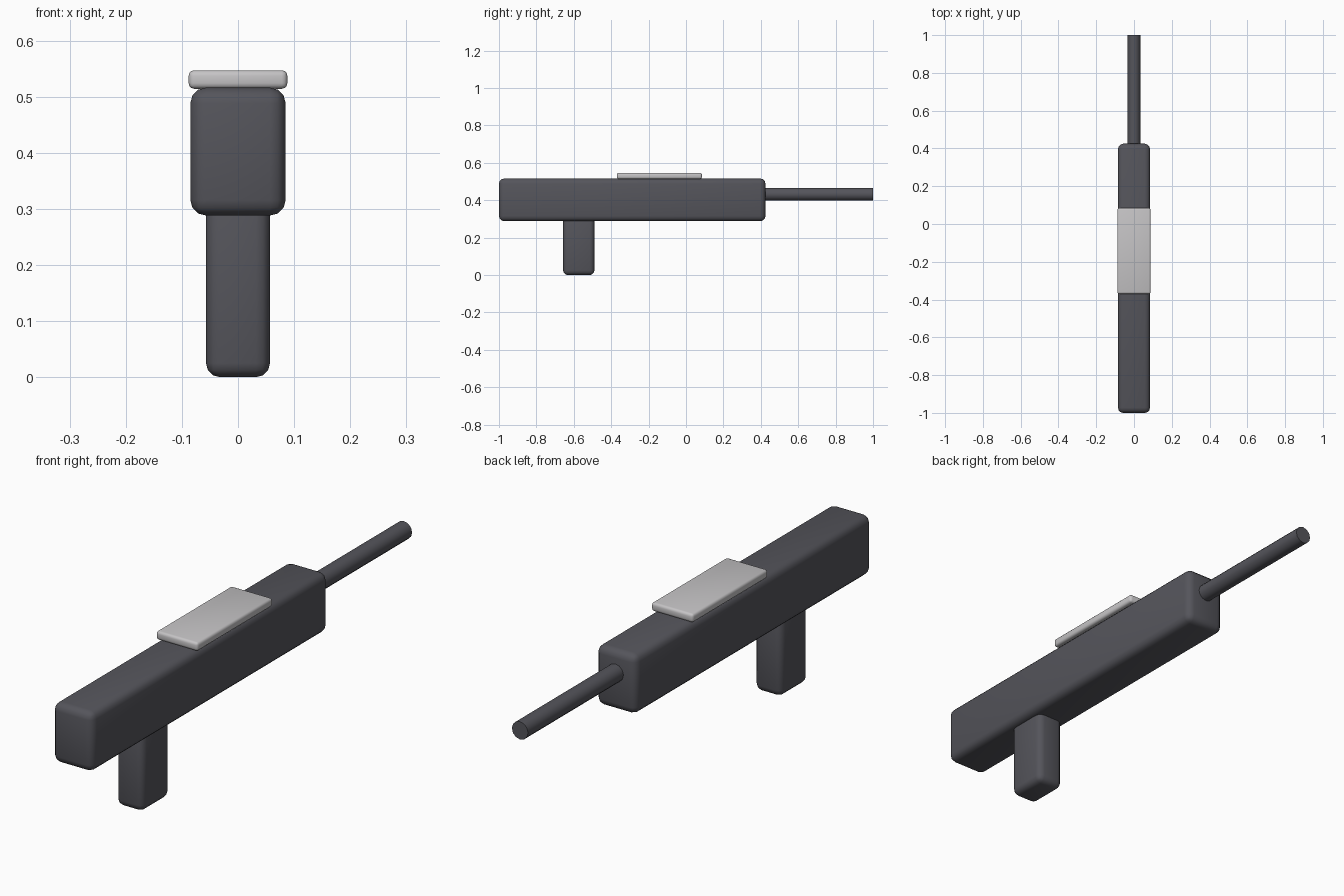
import bpy
import math

cube = bpy.data.objects.get("Cube")
if cube:
    bpy.data.objects.remove(cube, do_unlink=True)


def material(name, rgb):
    mat = bpy.data.materials.new(name)
    mat.use_nodes = True
    color = (*rgb, 1.0)
    mat.diffuse_color = color
    mat.node_tree.nodes["Principled BSDF"].inputs["Base Color"].default_value = color
    return mat


dark = material("dark grey", (0.09, 0.09, 0.105))
light = material("light grey", (0.56, 0.55, 0.56))


def finish(obj, name, mat, angle):
    obj.name = name
    obj.data.materials.append(mat)
    bpy.ops.object.shade_smooth_by_angle(angle=math.radians(angle))


def rounded_box(name, half_width, y_range, z_range, radius, mat):
    (y0, y1), (z0, z1) = y_range, z_range
    bpy.ops.mesh.primitive_cube_add(size=1, location=(0, (y0 + y1) / 2, (z0 + z1) / 2))
    obj = bpy.context.object
    obj.scale = (2 * half_width, y1 - y0, z1 - z0)
    bpy.ops.object.transform_apply(location=False, rotation=False, scale=True)
    bevel = obj.modifiers.new("Rounded edges", "BEVEL")
    bevel.width = radius
    bevel.segments = 3
    bpy.ops.object.modifier_apply(modifier=bevel.name)
    finish(obj, name, mat, 40)


# Main housing, grip and top plate
rounded_box("body", 0.085, (-1.0, 0.425), (0.288, 0.516), 0.028, dark)
rounded_box("grip", 0.057, (-0.657, -0.49), (0.0, 0.32), 0.025, dark)
rounded_box("top_plate", 0.088, (-0.37, 0.085), (0.514, 0.547), 0.01, light)

# Thin barrel out of the rear face
start, end = 0.4, 1.0
bpy.ops.mesh.primitive_cylinder_add(
    vertices=12, radius=0.034, depth=end - start,
    location=(0, (start + end) / 2, 0.432), rotation=(math.pi / 2, 0, 0))
finish(bpy.context.object, "barrel", dark, 50)
